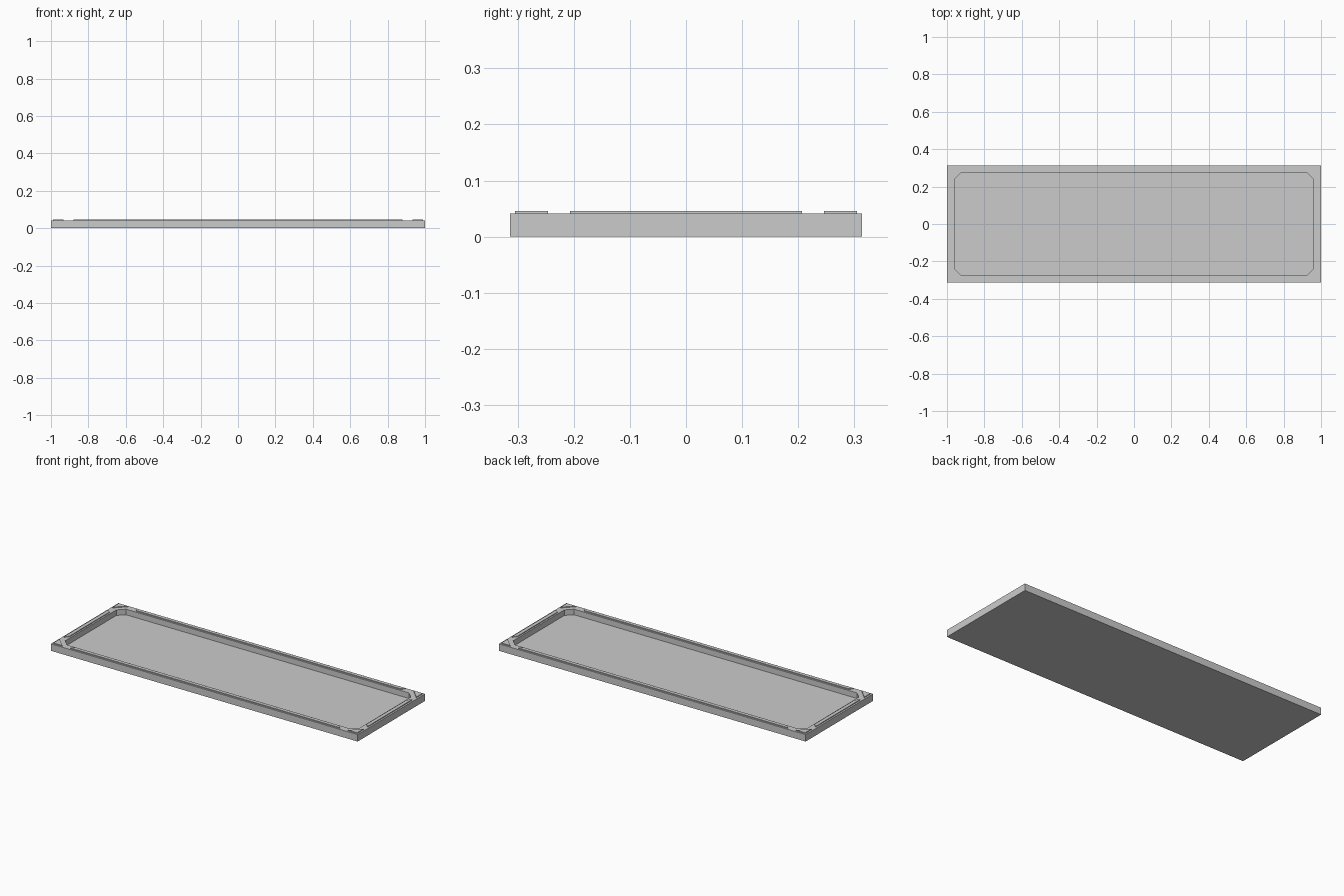
import bpy, bmesh

if "Cube" in bpy.data.objects:
    bpy.data.objects.remove(bpy.data.objects["Cube"])

def prism(bm, pts, z0, z1):
    lo = [bm.verts.new((x, y, z0)) for x, y in pts]
    hi = [bm.verts.new((x, y, z1)) for x, y in pts]
    n = len(pts)
    bm.faces.new(lo)
    bm.faces.new(hi)
    for i in range(n):
        j = (i + 1) % n
        bm.faces.new((lo[i], lo[j], hi[j], hi[i]))

def finish(bm, name):
    bmesh.ops.recalc_face_normals(bm, faces=bm.faces)
    me = bpy.data.meshes.new(name)
    bm.to_mesh(me)
    bm.free()
    ob = bpy.data.objects.new(name, me)
    bpy.context.collection.objects.link(ob)
    return ob

def octagon(x, y, c):
    return [(x - c, -y), (x, -y + c), (x, y - c), (x - c, y),
            (-x + c, y), (-x, y - c), (-x, -y + c), (-x + c, -y)]

X, Y, TOP, RAISED, FLOOR = 1.0, 0.314, 0.041, 0.046, 0.008

# Slab with an octagonal recess
bm = bmesh.new()
prism(bm, [(-X, -Y), (X, -Y), (X, Y), (-X, Y)], 0, TOP)
tray = finish(bm, "tray_body")
bm = bmesh.new()
prism(bm, octagon(0.96, 0.275, 0.037), FLOOR, 0.1)
cutter = finish(bm, "recess_cutter")
cutter.hide_render = True
cutter.hide_set(True)
mod = tray.modifiers.new("recess", 'BOOLEAN')
mod.object = cutter
mod.solver = 'EXACT'

# Raised strips along the rim
bm = bmesh.new()
for s in (-1, 1):
    prism(bm, [(-0.88, s * 0.305), (0.88, s * 0.305), (0.86, s * 0.284), (-0.86, s * 0.284)], TOP, RAISED)
    prism(bm, [(s * 0.99, -0.207), (s * 0.99, 0.207), (s * 0.969, 0.187), (s * 0.969, -0.187)], TOP, RAISED)
finish(bm, "rim_strips")

# Raised triangular corner plates
bm = bmesh.new()
for sx in (-1, 1):
    for sy in (-1, 1):
        prism(bm, [(sx * 0.99, sy * 0.305), (sx * 0.932, sy * 0.305), (sx * 0.99, sy * 0.246)], TOP, RAISED)
finish(bm, "corner_plates")
